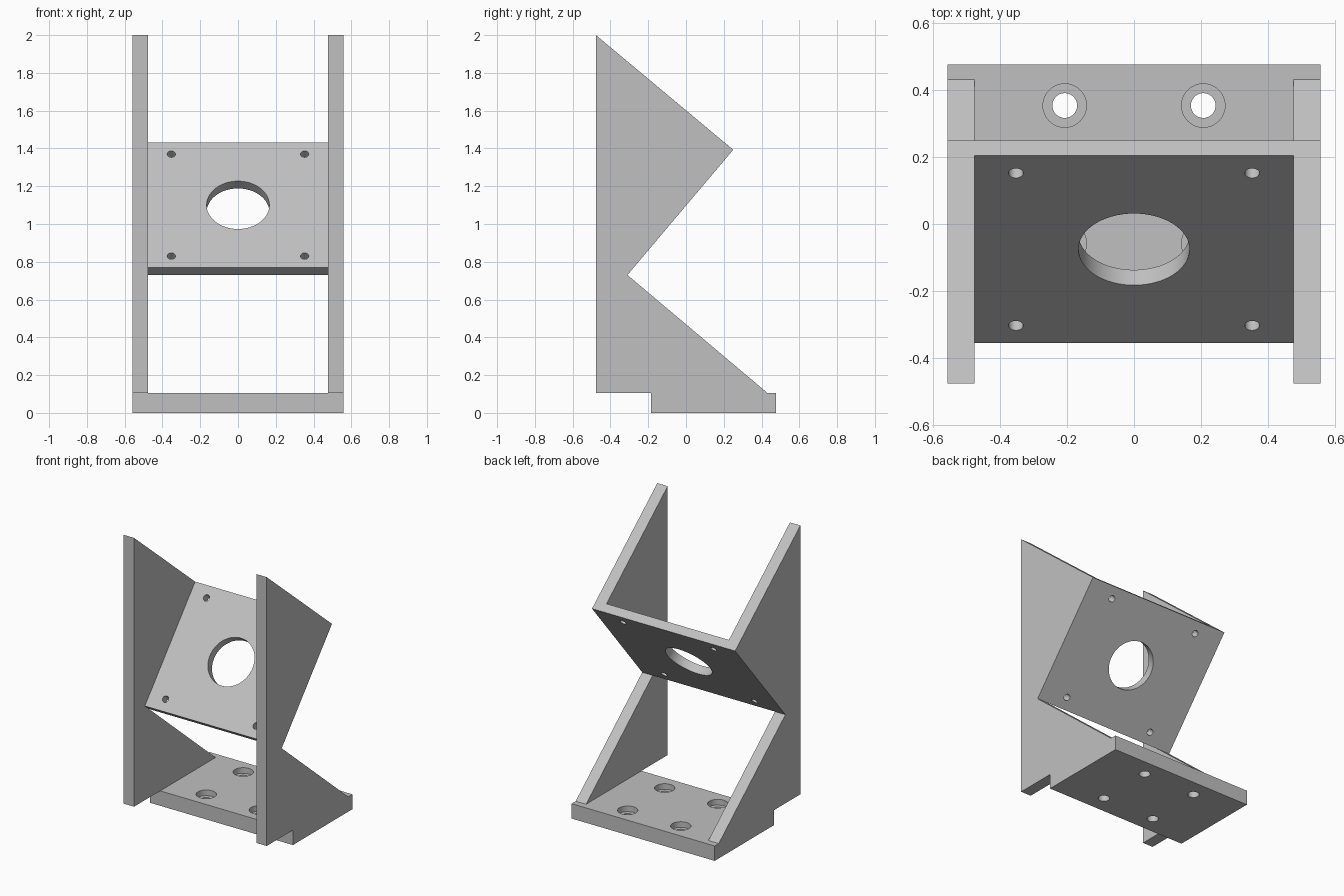
import bpy
import bmesh
from math import atan2
from mathutils import Matrix, Vector

if "Cube" in bpy.data.objects:
    bpy.data.objects.remove(bpy.data.objects["Cube"])

grey = bpy.data.materials.new("plain grey")
grey.use_nodes = True
colour = (0.53, 0.53, 0.53, 1)
grey.diffuse_color = colour
grey.node_tree.nodes["Principled BSDF"].inputs["Base Color"].default_value = colour

HALF_WIDTH, INNER = 0.558, 0.477
BASE_TOP = 0.105


def make_object(name, bm, matrix=None):
    bmesh.ops.recalc_face_normals(bm, faces=bm.faces)
    mesh = bpy.data.meshes.new(name)
    bm.to_mesh(mesh)
    bm.free()
    mesh.materials.append(grey)
    obj = bpy.data.objects.new(name, mesh)
    bpy.context.collection.objects.link(obj)
    if matrix is not None:
        obj.matrix_world = matrix
    return obj


def box(name, low, high, matrix=None):
    bm = bmesh.new()
    bmesh.ops.create_cube(bm, size=1)
    low, high = Vector(low), Vector(high)
    for v in bm.verts:
        v.co = (low + high) / 2 + v.co * (high - low)
    return make_object(name, bm, matrix)


def extrude_x(name, profile, x0, x1):
    """Extrude a (y, z) profile from x0 to x1."""
    bm = bmesh.new()
    face = bm.faces.new([bm.verts.new((x0, y, z)) for y, z in profile])
    new = bmesh.ops.extrude_face_region(bm, geom=[face])["geom"]
    verts = [g for g in new if isinstance(g, bmesh.types.BMVert)]
    bmesh.ops.translate(bm, verts=verts, vec=(x1 - x0, 0, 0))
    return make_object(name, bm)


def drill(obj, x, y, radius, z0, z1, segments=48):
    """Cut a round hole along the object's own z axis."""
    bm = bmesh.new()
    bmesh.ops.create_cone(bm, cap_ends=True, segments=segments, radius1=radius,
                          radius2=radius, depth=z1 - z0,
                          matrix=Matrix.Translation((x, y, (z0 + z1) / 2)))
    cutter = make_object("hole_cutter", bm, obj.matrix_world.copy())
    cutter.hide_render = True
    bpy.context.view_layer.update()
    mod = obj.modifiers.new("hole", "BOOLEAN")
    mod.operation, mod.solver, mod.object = "DIFFERENCE", "EXACT", cutter
    bpy.context.view_layer.objects.active = obj
    bpy.ops.object.modifier_apply(modifier=mod.name)
    bpy.data.objects.remove(cutter)


def smooth(obj):
    bpy.ops.object.select_all(action="DESELECT")
    obj.select_set(True)
    bpy.context.view_layer.objects.active = obj
    bpy.ops.object.shade_smooth_by_angle(angle=0.6)


# Side walls with the notched outline
notch, peak = Vector((-0.31, 0.73)), Vector((0.25, 1.393))
outline = [(-0.477, BASE_TOP), (-0.477, 2.0), peak, notch, (0.432, BASE_TOP)]
extrude_x("left_wall", outline, INNER, HALF_WIDTH)
extrude_x("right_wall", outline, -HALF_WIDTH, -INNER)

# Base plate with four counterbored screw holes
base = box("base_plate", (-HALF_WIDTH, -0.185, 0), (HALF_WIDTH, 0.477, BASE_TOP))
for x in (-0.207, 0.207):
    for y in (-0.058, 0.354):
        drill(base, x, y, 0.037, -0.1, 0.2)
        drill(base, x, y, 0.065, 0.065, 0.2)
smooth(base)

# Tilted mounting plate with a centre opening and four bolt holes
span = peak - notch
middle = (notch + peak) / 2
tilt = (Matrix.Translation((0, middle.x, middle.y))
        @ Matrix.Rotation(atan2(span.y, span.x), 4, "X"))
half = span.length / 2
plate = box("mounting_plate", (-INNER, -half, 0), (INNER, half, 0.06), tilt)
bpy.context.view_layer.update()
drill(plate, 0, 0, 0.166, -0.1, 0.2, 64)
for x in (-0.353, 0.353):
    for y in (-0.353, 0.353):
        drill(plate, x, y, 0.022, -0.1, 0.2, 24)
smooth(plate)
